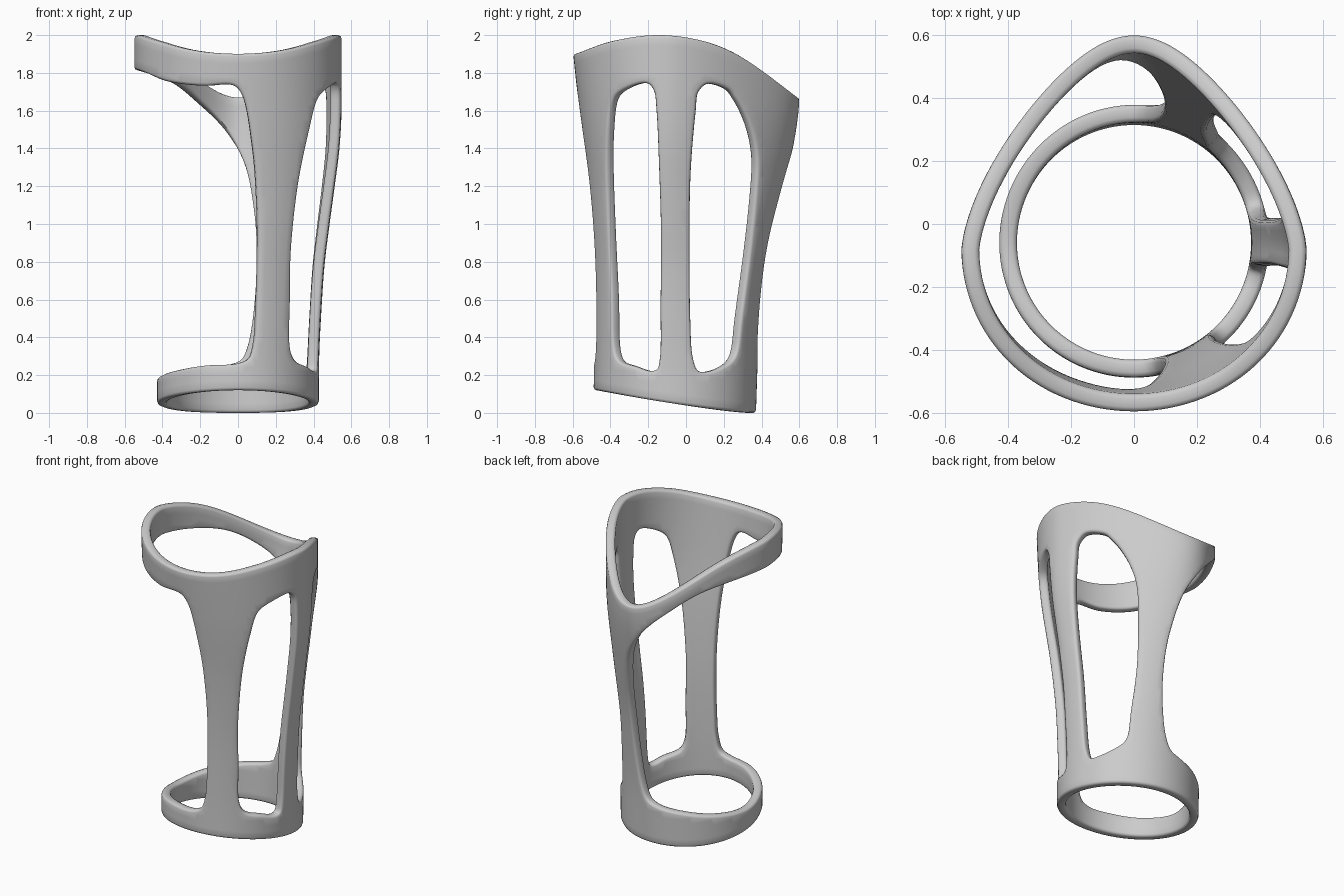
import bpy, math
from mathutils import Vector
from mathutils.geometry import delaunay_2d_cdt

if "Cube" in bpy.data.objects:
    bpy.data.objects.remove(bpy.data.objects["Cube"])

THICK, R, US = 0.056, 0.015, math.radians(1) * 0.48   # wall, edge rounding, degrees to arc length

# Profiles by height: half width, front y, back y, widest y, egg pinch
WIDTH = [(0, .428), (.3, .43), (.6, .445), (.8, .46), (1, .485), (1.2, .512), (1.4, .537), (1.6, .548), (2, .548)]
FRONT = [(0, -.49), (.4, -.487), (.8, -.495), (1.2, -.52), (1.6, -.565), (1.9, -.597), (2, -.605)]
BACK = [(0, .37), (.4, .388), (.8, .44), (1.2, .525), (1.5, .583), (1.67, .6), (2, .6)]
WIDEST = [(0, -.06), (.8, -.06), (1.4, -.077), (2, -.08)]
PINCH = [(0, 0), (.4, .02), (.8, .12), (1.2, .25), (1.6, .34), (2, .34)]
# Rim heights by y
TOP = [(-.6, 1.9), (-.4, 1.967), (-.15, 2), (.1, 1.968), (.3, 1.885), (.6, 1.67)]

# Window outlines as (angle from the front, height)
LEFT_WINDOW = [(2, 1.69), (8.5, 1.4), (12, 1.1), (13.4, .85), (13, .55), (11.5, .37), (8, .29), (0, .262),
               (-25, .25), (-60, .215), (-90, .185), (-120, .2), (-150, .23), (-175, .258), (-183, .285),
               (-188, .36), (-193, .55), (-196, .8), (-195, 1.05), (-187.5, 1.3), (-172, 1.47), (-148, 1.63),
               (-125, 1.755), (-90, 1.815), (-65, 1.8), (-44, 1.755), (-20, 1.732), (-3, 1.735)]
RIGHT_FRONT_WINDOW = [(59, 1.71), (51, 1.66), (44.7, 1.5), (39.6, 1.26), (37.6, .92), (39, .6), (40.6, .34),
                      (45, .28), (60, .245), (72, .222), (77, .232), (79, .29), (79.5, .6), (81, 1.13),
                      (80.6, 1.6), (79, 1.71), (75, 1.745)]
RIGHT_BACK_WINDOW = [(-257, .29), (-259.4, .5), (-260.7, .9), (-260.5, 1.23), (-258.4, 1.6), (-257.2, 1.7),
                     (-253, 1.742), (-243.6, 1.715), (-239, 1.66), (-230, 1.5), (-224, 1.34), (-221, 1.13),
                     (-218, .8), (-219.5, .49), (-221.4, .33), (-226, .278), (-243, .222), (-253, .223)]


def curve(tab, x):
    """Smooth interpolation through a small table."""
    x = min(max(x, tab[0][0]), tab[-1][0])
    n = len(tab)
    i = max(k for k in range(n - 1) if tab[k][0] <= x)
    def slope(k):
        a, b = tab[max(k - 1, 0)], tab[min(k + 1, n - 1)]
        return (b[1] - a[1]) / (b[0] - a[0])
    (x0, y0), (x1, y1) = tab[i], tab[i + 1]
    h = x1 - x0
    t = (x - x0) / h
    return (y0 * (1 + 2 * t) * (1 - t) ** 2 + slope(i) * h * t * (1 - t) ** 2
            + y1 * t * t * (3 - 2 * t) + slope(i + 1) * h * t * t * (t - 1))


def surf(a, z):
    s, c = math.sin(math.radians(a)), -math.cos(math.radians(a))
    cy = curve(WIDEST, z)
    x = curve(WIDTH, z) * s * (1 - curve(PINCH, z) * max(c, 0) ** 1.3)
    y = cy + (c * (curve(BACK, z) - cy) if c > 0 else -c * (curve(FRONT, z) - cy))
    return Vector((x, y, z))


def normal(a, z):
    du = surf(a + .5, z) - surf(a - .5, z)
    dz = surf(a, z + .01) - surf(a, z - .01)
    return du.cross(dz).normalized()


def limits(a):
    low = .12 * max(0, (.37 - surf(a, 0).y) / .86) ** 1.3
    return low, curve(TOP, surf(a, 1.9).y)


def smooth_loop(pts, steps=8):
    p = [Vector((a * US, z)) for a, z in pts]
    n, out = len(p), []
    for i in range(n):
        a, b, c, d = p[i - 1], p[i], p[(i + 1) % n], p[(i + 2) % n]
        # centripetal spacing keeps the tight corners clean
        t1, t2, t3 = [(q - r).length ** .5 for q, r in ((b, a), (c, b), (d, c))]
        m1 = ((b - a) / t1 - (c - a) / (t1 + t2) + (c - b) / t2) * t2
        m2 = ((c - b) / t2 - (d - b) / (t2 + t3) + (d - c) / t3) * t2
        for k in range(steps):
            t = k / steps
            out.append(b * ((1 + 2 * t) * (1 - t) ** 2) + m1 * (t * (1 - t) ** 2)
                       + c * (t * t * (3 - 2 * t)) + m2 * (t * t * (t - 1)))
    return out


def grow(loop, d):
    n = len(loop)
    area = sum(loop[i - 1].x * loop[i].y - loop[i].x * loop[i - 1].y for i in range(n))
    out = []
    for i in range(n):
        t = (loop[(i + 1) % n] - loop[i - 1]).normalized()
        out.append(loop[i] + Vector((t.y, -t.x)) * (d if area > 0 else -d))
    return out


def inside(p, loop):
    hit = False
    for i in range(len(loop)):
        a, b = loop[i - 1], loop[i]
        if (a.y > p.y) != (b.y > p.y) and p.x < (b.x - a.x) * (p.y - a.y) / (b.y - a.y) + a.x:
            hit = not hit
    return hit


# Flat layout: window loops with rounded lips, then the filling grid
pts, drop, edges = [], [], []
LIP = [(0, R), (.29 * R, .29 * R), (R, 0)]
windows = [smooth_loop(w) for w in (LEFT_WINDOW, RIGHT_FRONT_WINDOW, RIGHT_BACK_WINDOW)]
for w in windows:
    for d, e in LIP:
        base, n = len(pts), len(w)
        pts += grow(w, d) if d else w
        drop += [e] * n
        edges += [(base + i, base + (i + 1) % n) for i in range(n)]
keepout = [grow(w, R + .012) for w in windows]

COLS, ROWS = 120, 48
grid = {}
for i in range(COLS + 1):
    a = -270 + 360 * i / COLS
    lo, hi = limits(a)
    column = [(lo + d, e) for d, e in LIP]
    column += [(lo + R + (hi - lo - 2 * R) * j / ROWS, 0) for j in range(1, ROWS)]
    column += [(hi - d, e) for d, e in reversed(LIP)]
    for j, (z, e) in enumerate(column):
        p = Vector((a * US, z))
        if not any(inside(p, k) for k in keepout):
            grid[i, j] = len(pts)
            pts.append(p)
            drop.append(e)
top_row = ROWS + 4
for j in (0, 1, 2, top_row - 2, top_row - 1, top_row):
    edges += [(grid[i, j], grid[i + 1, j]) for i in range(COLS)]
for i in (0, COLS):
    edges += [(grid[i, j], grid[i, j + 1]) for j in range(top_row)]
outline = [pts[grid[i, 0]] for i in range(COLS + 1)] + [pts[grid[i, top_row]] for i in range(COLS, -1, -1)]

flat, _, tris, orig, _, _ = delaunay_2d_cdt(pts, edges, [], 0, 1e-6)

# Wrap the layout into outer and inner walls, closing the seam
outer, inner, index, remap = [], [], {}, {}
for v, p in enumerate(flat):
    a = p.x / US
    key = (round((a + 270) % 360, 2) % 360, round(p.y, 4))
    if key not in index:
        index[key] = len(outer)
        e = drop[orig[v][0]] if orig[v] else 0
        s, n = surf(a, p.y), normal(a, p.y)
        n = Vector((n.x, n.y, 0)).normalized()
        outer.append(s - n * e)
        inner.append(s - n * (THICK - e))
    remap[v] = index[key]

faces, directed = [], set()
for t in tris:
    mid = sum((flat[v] for v in t), Vector((0, 0))) / 3
    if not inside(mid, outline) or any(inside(mid, w) for w in windows):
        continue
    f = [remap[v] for v in t]
    if len(set(f)) == 3:
        faces.append(f)
        directed |= {(f[0], f[1]), (f[1], f[2]), (f[2], f[0])}
n = len(outer)
all_faces = faces + [[v + n for v in reversed(f)] for f in faces]
all_faces += [[j, i, i + n, j + n] for i, j in directed if (j, i) not in directed]

mesh = bpy.data.meshes.new("brace_shell")
mesh.from_pydata(outer + inner, [], all_faces)
mesh.validate()
brace = bpy.data.objects.new("brace_shell", mesh)
bpy.context.collection.objects.link(brace)

# Remove unused points and shade smooth
import bmesh
bm = bmesh.new()
bm.from_mesh(mesh)
bmesh.ops.delete(bm, geom=[v for v in bm.verts if not v.link_faces], context='VERTS')
bm.to_mesh(mesh)
bm.free()
bpy.context.view_layer.objects.active = brace
brace.select_set(True)
bpy.ops.object.shade_smooth_by_angle(angle=math.radians(50))
